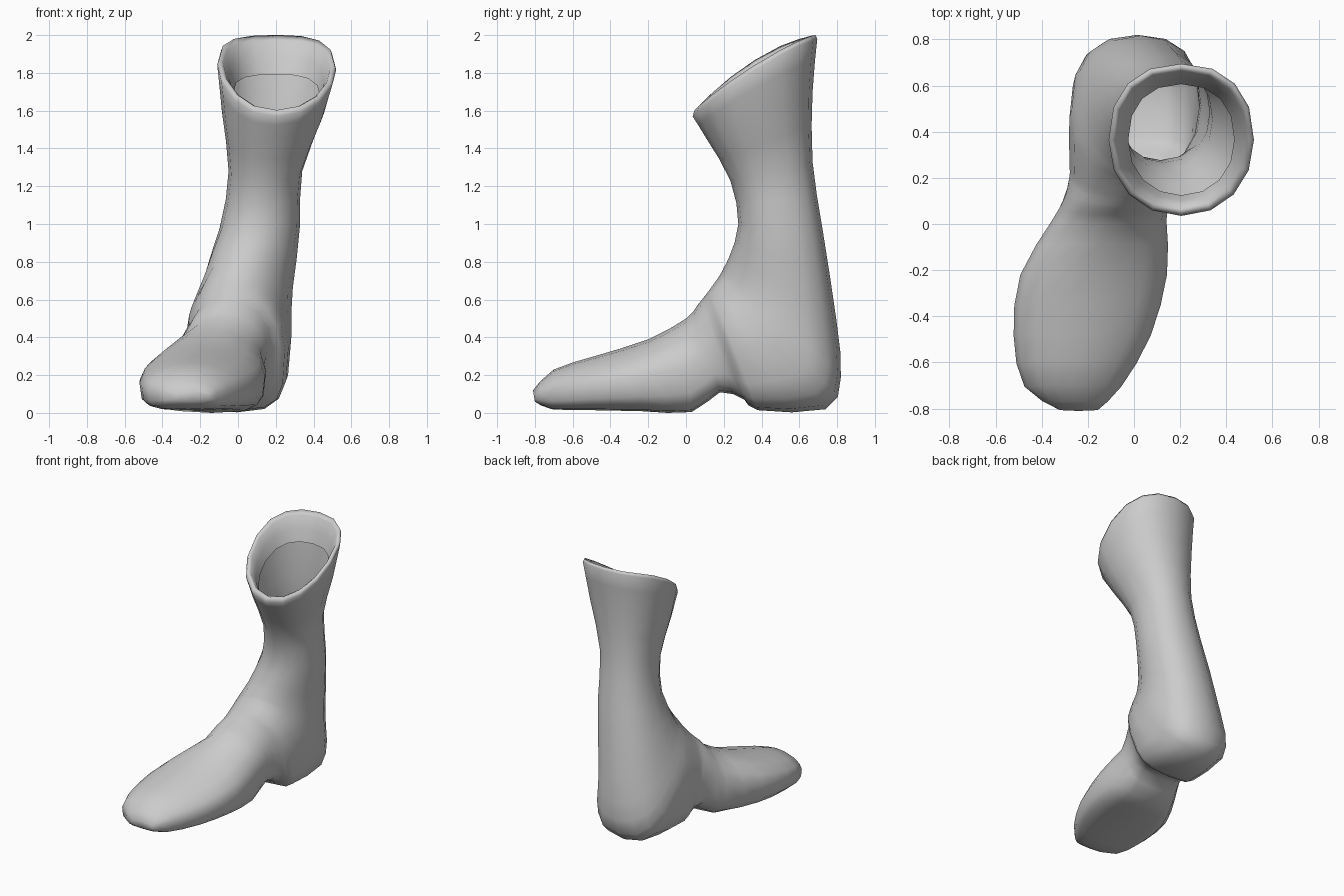
import bpy, bmesh, math
from mathutils import Vector

if "Cube" in bpy.data.objects:
    bpy.data.objects.remove(bpy.data.objects["Cube"])

SIDES = 16

# Key sections from toe, round the heel, to the rim:
# centre x, front y, front z, sole/back y, sole/back z, half width
KEYS = [
    (-.24, -.81, .12, -.80, .06, .085),    # toe
    (-.265, -.70, .23, -.71, .02, .21),
    (-.225, -.47, .305, -.50, .015, .297),
    (-.175, -.20, .39, -.24, .01, .318),   # ball
    (-.105, 0, .50, .03, .005, .25),
    (-.07, .06, .57, .18, .11, .232),      # arch
    (-.04, .10, .62, .31, .07, .245),
    (-.015, .13, .66, .38, .015, .27),     # heel
    (.0, .18, .73, .74, .02, .29),
    (.015, .20, .77, .82, .19, .275),
    (.045, .23, .83, .795, .50, .25),
    (.115, .277, 1.0, .725, .96, .212),    # ankle
    (.145, .235, 1.23, .67, 1.33, .195),
    (.185, .11, 1.45, .67, 1.70, .27),
    (.205, .035, 1.57, .695, 1.98, .315),  # rim
]


def section(key):
    """Rounded section, squarer along the sole than over the instep."""
    x, fy, fz, by, bz, width = key
    front, back = Vector((x, fy, fz)), Vector((x, by, bz))
    mid, half = (front + back) / 2, (front - back) / 2
    square = .55 + .2 * max(0, min(1, (by - .3) / .4)) if bz < .3 else .88
    over = 1.1 if by < .1 else .95
    bow = .055 * max(0, min(1, (bz - 1.6) / .36))  # rim rises at its sides
    points = []
    for i in range(SIDES):
        a = 2 * math.pi * i / SIDES
        c, s = math.cos(a), math.sin(a)
        p = square if c < 0 else over
        c2 = math.copysign(abs(c) ** p, c)
        s2 = math.copysign(abs(s) ** p, s)
        points.append(mid + half * c2 + Vector((width * s2, 0, bow * s * s * (1 - .25 * s))))
    return points


def halfway(i):
    """Smooth section between key i and i + 1."""
    a, d = KEYS[max(i - 1, 0)], KEYS[min(i + 2, len(KEYS) - 1)]
    return [(9 * (q + r) - p - s) / 16 for p, q, r, s in zip(a, KEYS[i], KEYS[i + 1], d)]


rings = []
for i, key in enumerate(KEYS):
    rings.append(section(key))
    if i + 1 < len(KEYS):
        rings.append(section(halfway(i)))

# Rolled lip: copies of the rim, shrunk and dropped inside the shaft
rim = rings[-1]
centre = sum(rim, Vector()) / SIDES
for scale, lift in ((.97, .027), (.90, .01), (.80, -.06), (.73, -.14)):
    rings.append([centre + (p - centre) * scale + Vector((0, 0, lift)) for p in rim])

# Boot: one skin through all sections, closed at the toe, open at the top
bm = bmesh.new()
loops = [[bm.verts.new(p) for p in ring] for ring in rings]
for a, b in zip(loops, loops[1:]):
    for i in range(SIDES):
        j = (i + 1) % SIDES
        bm.faces.new((a[i], a[j], b[j], b[i]))
cap = bm.faces.new(loops[0][::-1])

# Soften the crease where the sections fan out round the arch
fan = [v for ring in loops[8:21] for v in ring if v.co.z > .15]
for _ in range(2):
    bmesh.ops.smooth_vert(bm, verts=fan, factor=.4, use_axis_x=True, use_axis_y=False, use_axis_z=False)

bmesh.ops.recalc_face_normals(bm, faces=bm.faces[:])
bm.normal_update()
if cap.normal.y > 0:
    bmesh.ops.reverse_faces(bm, faces=bm.faces[:])

# Stand the sole on the ground
low = min(v.co.z for v in bm.verts)
bmesh.ops.translate(bm, verts=bm.verts[:], vec=(0, 0, -low))

mesh = bpy.data.meshes.new("boot")
bm.to_mesh(mesh)
bm.free()
boot = bpy.data.objects.new("boot", mesh)
bpy.context.collection.objects.link(boot)
bpy.context.view_layer.objects.active = boot
boot.select_set(True)
bpy.ops.object.shade_smooth()
